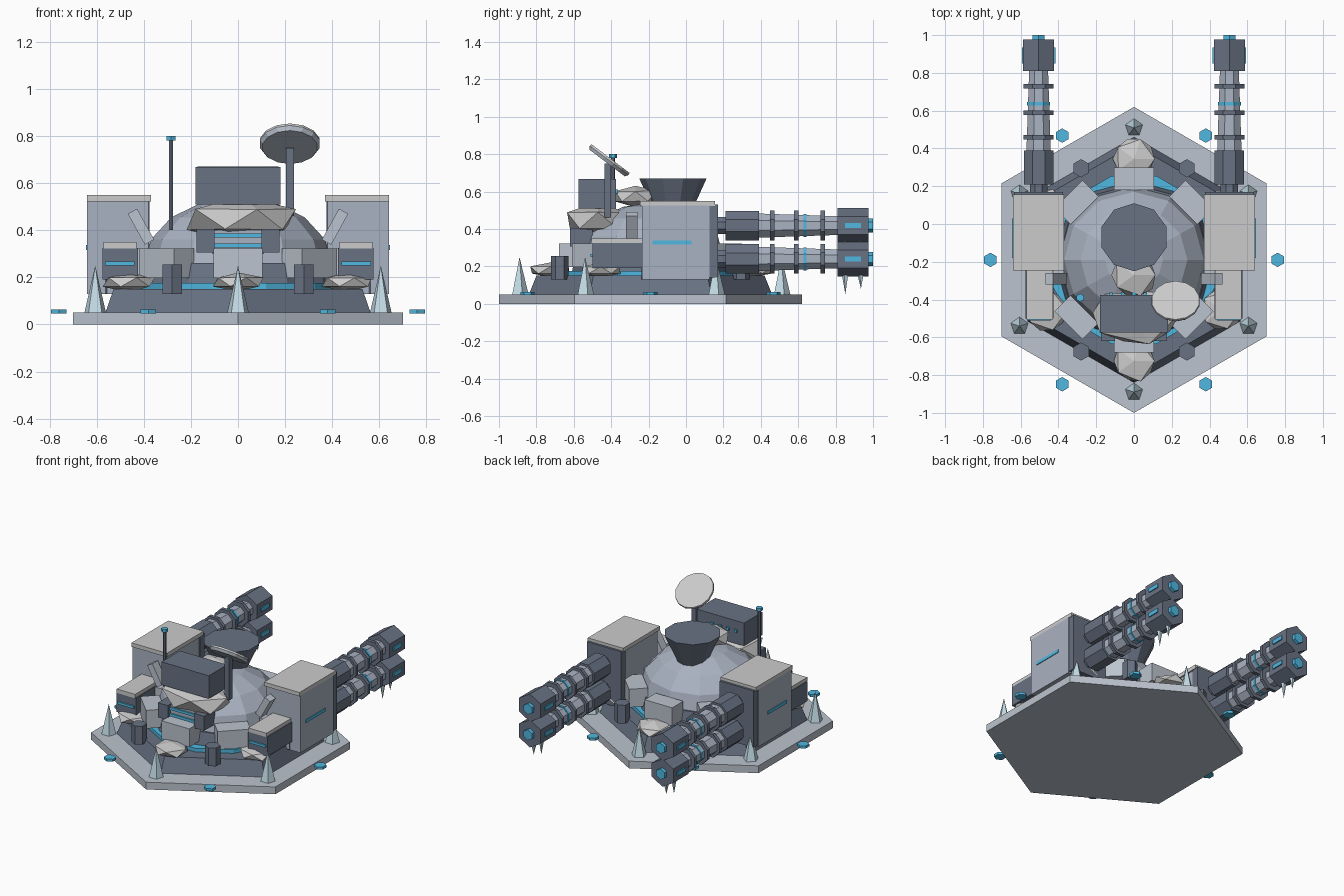
import bpy, bmesh, random
from math import pi, sin, cos, radians
from mathutils import Matrix, Vector, Euler

if "Cube" in bpy.data.objects:
    bpy.data.objects.remove(bpy.data.objects["Cube"])

random.seed(4)
CY = -0.19  # y of the platform centre


def material(name, rgb):
    m = bpy.data.materials.new(name)
    m.diffuse_color = (*rgb, 1)
    m.use_nodes = True
    m.node_tree.nodes["Principled BSDF"].inputs["Base Color"].default_value = m.diffuse_color
    return m


HULL = material("hull", (0.40, 0.45, 0.54))
DARK = material("dark_metal", (0.14, 0.17, 0.23))
PLATE = material("light_plate", (0.50, 0.55, 0.62))
SNOW = material("snow", (0.85, 0.85, 0.86))
BLUE = material("glow_blue", (0.08, 0.48, 0.75))
ICE = material("ice", (0.55, 0.72, 0.80))


def finish(name, bm, mat, loc=(0, 0, 0), rot=(0, 0, 0)):
    bmesh.ops.recalc_face_normals(bm, faces=bm.faces)
    me = bpy.data.meshes.new(name)
    bm.to_mesh(me)
    bm.free()
    me.materials.append(mat)
    ob = bpy.data.objects.new(name, me)
    ob.location, ob.rotation_euler = loc, rot
    bpy.context.collection.objects.link(ob)
    return ob


def box(name, x, y, z, mat):
    """Box from (min, max) ranges."""
    c = [(a + b) / 2 for a, b in (x, y, z)]
    return block(name, c, [b - a for a, b in (x, y, z)], mat)


def block(name, loc, size, mat, rot=(0, 0, 0)):
    bm = bmesh.new()
    bmesh.ops.create_cube(bm, size=1)
    bmesh.ops.scale(bm, vec=size, verts=bm.verts)
    return finish(name, bm, mat, loc, rot)


def prism(name, loc, r1, r2, h, n, mat, rot=(0, 0, 0), turn=0.0):
    """Cone or cylinder rising from loc along its local z."""
    bm = bmesh.new()
    bmesh.ops.create_cone(bm, cap_ends=True, segments=n, radius1=r1, radius2=r2, depth=h,
                          matrix=Matrix.Rotation(turn, 4, 'Z') @ Matrix.Translation((0, 0, h / 2)))
    bmesh.ops.remove_doubles(bm, verts=bm.verts, dist=1e-5)
    return finish(name, bm, mat, loc, rot)


def snow(name, loc, size, n=1):
    bm = bmesh.new()
    bmesh.ops.create_icosphere(bm, subdivisions=n, radius=1)
    for v in bm.verts:
        v.co *= random.uniform(0.93, 1.06)
    bmesh.ops.scale(bm, vec=size, verts=bm.verts)
    return finish(name, bm, SNOW, loc)


def around(r, angle, z):
    return (r * cos(angle), CY + r * sin(angle), z)


# Platform tiers (create_cone starts with a vertex on the y axis)
prism("base_plate", (0, CY, 0), 0.81, 0.81, 0.05, 6, PLATE)
prism("upper_deck", (0, CY, 0.05), 0.65, 0.61, 0.10, 6, DARK)
prism("glow_ring", (0, CY, 0.15), 0.46, 0.46, 0.025, 12, BLUE, turn=pi / 12)
prism("turret_collar", (0, CY, 0.17), 0.42, 0.40, 0.09, 12, DARK)

# Dome: upper half of a squashed low-poly sphere
bm = bmesh.new()
bmesh.ops.create_uvsphere(bm, u_segments=12, v_segments=8, radius=1)
bmesh.ops.bisect_plane(bm, geom=bm.verts[:] + bm.edges[:] + bm.faces[:],
                       plane_co=(0, 0, 0), plane_no=(0, 0, 1), clear_inner=True)
bmesh.ops.scale(bm, vec=(0.40, 0.39, 0.29), verts=bm.verts)
finish("dome", bm, HULL, (0, CY, 0.25))
prism("top_funnel", (0, -0.07, 0.46), 0.085, 0.18, 0.21, 10, DARK)

# Features repeated around the hexagon
for i in range(6):
    corner = pi / 6 + i * pi / 3
    side = i * pi / 3
    prism("ice_spike", around(0.70, corner, 0.05), 0.048, 0, 0.20, 5, ICE)
    snow("deck_snow", around(0.535, corner, 0.18), (0.12, 0.12, 0.042))
    prism("deck_post", around(0.56, side, 0.13), 0.048, 0.048, 0.125, 6, DARK)
    prism("edge_light", around(0.76, side, 0.047), 0.038, 0.038, 0.017, 6, BLUE)

# Armour blocks around the collar
for i in range(8):
    a = i * pi / 4
    block("armour_block", around(0.43, a, 0.26), (0.12, 0.21, 0.125), PLATE, (0, 0, a))

# Sensor front
box("visor_housing", (-0.11, 0.11), (-0.59, -0.45), (0.30, 0.40), HULL)
for z in (0.335, 0.378):
    box("visor_strip", (-0.10, 0.10), (-0.60, -0.58), (z - 0.009, z + 0.009), BLUE)
for s in (-1, 1):
    block("visor_cheek", (s * 0.138, -0.56, 0.355), (0.075, 0.12, 0.10), DARK)

# Snow caught on the turret
snow("front_snow_cap", (0.01, -0.47, 0.445), (0.25, 0.19, 0.095))
snow("rear_snow_cap", (0, -0.27, 0.575), (0.13, 0.13, 0.06))

# Equipment box, dish and antenna
box("equipment_box", (-0.18, 0.18), (-0.575, -0.375), (0.51, 0.668), DARK)
for i in range(4):
    block("equipment_light", (-0.12 + 0.06 * i, -0.37, 0.60), (0.02, 0.015, 0.02), BLUE)
box("dish_mast", (0.203, 0.237), (-0.435, -0.40), (0.46, 0.75), DARK)
tilt = Euler((radians(-37), 0, 0))
centre = Vector((0.22, -0.412, 0.765))
up = tilt.to_matrix() @ Vector((0, 0, 1))
prism("dish_back", centre - up * 0.016, 0.118, 0.13, 0.018, 14, PLATE, tilt)
prism("dish_face", centre + up * 0.002, 0.13, 0.128, 0.012, 14, SNOW, tilt)
prism("antenna", (-0.285, -0.39, 0.40), 0.01, 0.01, 0.38, 6, DARK)
prism("antenna_light", (-0.285, -0.39, 0.78), 0.022, 0.022, 0.02, 6, BLUE)

# Gun pods on both sides
ALONG_Y = (-pi / 2, 0, 0)
for s in (-1, 1):
    def sx(a, b):
        return tuple(sorted((s * a, s * b)))

    box("gun_pod", sx(0.38, 0.64), (-0.235, 0.125), (0.13, 0.525), HULL)
    box("gun_pod_face", sx(0.375, 0.635), (0.12, 0.17), (0.14, 0.53), DARK)
    box("gun_pod_snow", sx(0.37, 0.64), (-0.245, 0.155), (0.523, 0.55), SNOW)
    box("pod_strip", sx(0.63, 0.645), (-0.18, 0.03), (0.317, 0.338), BLUE)
    box("ammo_box", sx(0.425, 0.575), (-0.50, -0.23), (0.19, 0.325), DARK)
    box("ammo_box_snow", sx(0.43, 0.57), (-0.505, -0.23), (0.323, 0.35), SNOW)
    box("ammo_strip", sx(0.44, 0.565), (-0.51, -0.49), (0.25, 0.267), BLUE)
    block("pod_strut", (s * 0.412, -0.29, 0.415), (0.045, 0.06, 0.15), PLATE, (0, s * radians(29), 0))

    for z in (0.24, 0.418):
        x = s * 0.505

        def tube(name, y0, y1, r1, r2, mat, n=8, turn=pi / 8):
            prism(name, (x, y0, z), r1, r2, y1 - y0, n, mat, ALONG_Y, turn)

        tube("barrel_root", 0.16, 0.215, 0.05, 0.05, DARK)
        tube("barrel_breech", 0.21, 0.39, 0.085, 0.085, DARK)
        tube("barrel", 0.38, 0.82, 0.070, 0.054, HULL)
        for y in (0.46, 0.59, 0.73):
            tube("barrel_ring", y - 0.012, y + 0.012, 0.086, 0.086, DARK)
        tube("barrel_glow_ring", 0.628, 0.645, 0.066, 0.066, BLUE)
        tube("muzzle", 0.81, 0.977, 0.095, 0.095, DARK, 6, 0)
        tube("muzzle_glow", 0.97, 1.0, 0.037, 0.037, BLUE, 6, 0)
        block("muzzle_window", (x, 0.892, z), (0.178, 0.085, 0.028), BLUE)
        for y, h in ((0.852, 0.115), (0.935, 0.085)):
            prism("icicle", (x, y, z - 0.075), 0.02, 0, h, 5, ICE, (pi, 0, 0))
